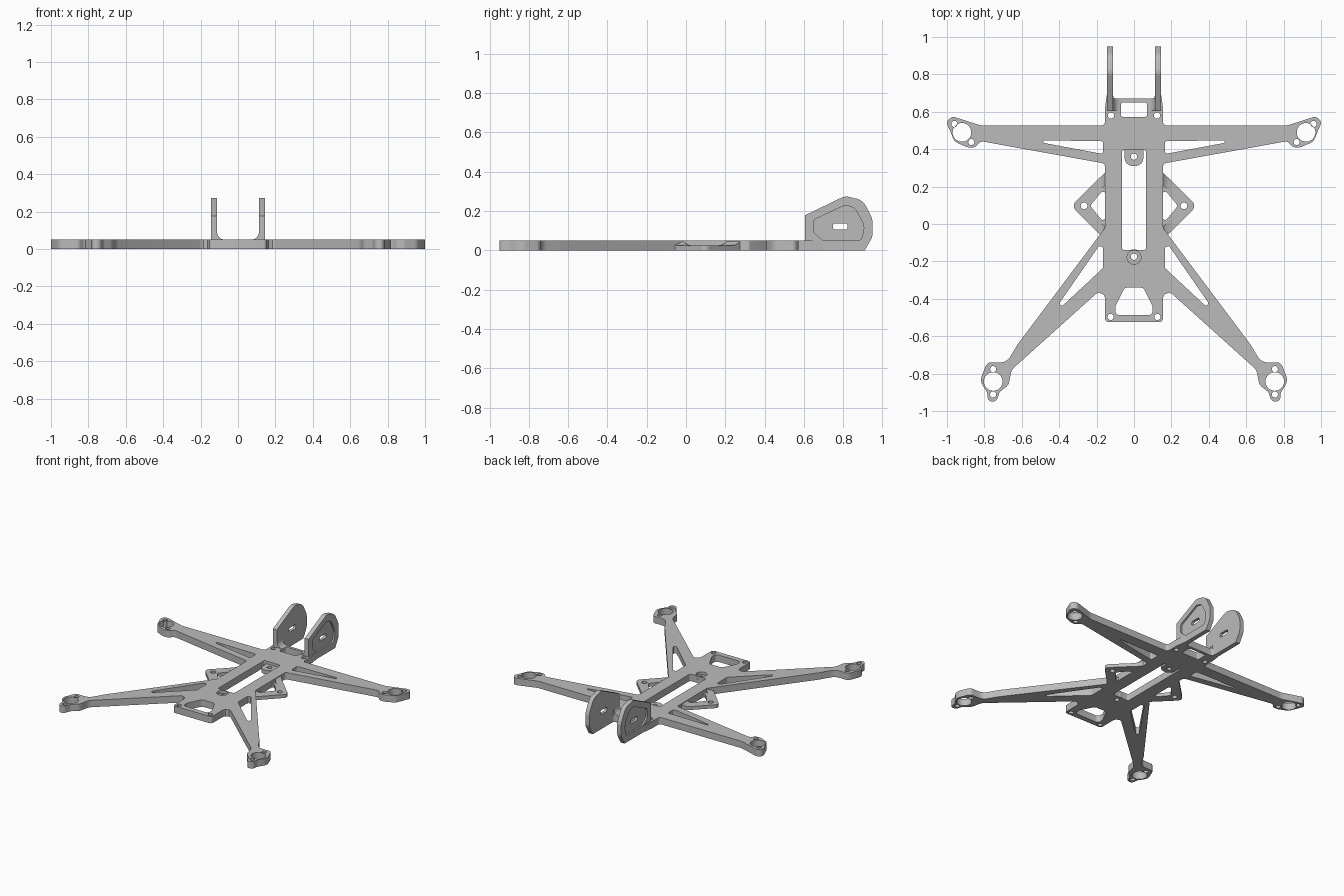
import bpy, bmesh, math
from mathutils import Matrix, Vector

cube = bpy.data.objects.get("Cube")
if cube:
    bpy.data.objects.remove(cube)

GREY = 0.5
mat = bpy.data.materials.new("light grey plastic")
mat.use_nodes = True
mat.diffuse_color = (GREY, GREY, GREY, 1)
bsdf = next(n for n in mat.node_tree.nodes if n.type == "BSDF_PRINCIPLED")
bsdf.inputs["Base Color"].default_value = (GREY, GREY, GREY, 1)

T = 0.05  # main plate thickness
FLAT = Matrix.Identity(3)
SIDEWAYS = Matrix(((0, 0, 1), (1, 0, 0), (0, 1, 0)))   # profile in y,z pushed along x
LENGTHWISE = Matrix(((1, 0, 0), (0, 0, 1), (0, 1, 0)))  # profile in x,z pushed along y


def rounded(points, radius, steps=5):
    """Closed loop with filleted corners; a third value overrides the radius."""
    out = []
    n = len(points)
    for i, p in enumerate(points):
        r = p[2] if len(p) > 2 else radius
        c, a, b = (Vector(q[:2]) for q in (p, points[i - 1], points[(i + 1) % n]))
        u, v = a - c, b - c
        half = u.angle(v) / 2
        cut = min(r / math.tan(half), 0.48 * u.length, 0.48 * v.length)
        if cut < 0.002:
            out.append(c)
            continue
        s, e = c + u.normalized() * cut, c + v.normalized() * cut
        r = cut * math.tan(half)
        centre = c + (u.normalized() + v.normalized()).normalized() * (r / math.sin(half))
        ds, de = s - centre, e - centre
        for k in range(steps + 1):
            t = k / steps
            d = (ds * (1 - t) + de * t).normalized()
            out.append(centre + d * r)
    return out


def circle(x, y, r, n=28):
    return [Vector((x + r * math.cos(k * math.tau / n), y + r * math.sin(k * math.tau / n)))
            for k in range(n)]


def flip(loop):
    return [Vector((-p[0], p[1])) for p in loop]


def both(points):
    """Mirror half an outline into a full closed one."""
    return points + [(-p[0],) + tuple(p[1:]) for p in reversed(points)]


def prism(name, loops, low, high, frame=FLAT, side=1):
    """Fill an outline with holes and give it depth."""
    bm = bmesh.new()
    edges = []
    for loop in loops:
        vs = [bm.verts.new((p[0], p[1], low)) for p in loop]
        edges += [bm.edges.new((vs[i - 1], vs[i])) for i in range(len(vs))]
    bmesh.ops.triangle_fill(bm, edges=edges, use_beauty=True, use_dissolve=False)
    grown = bmesh.ops.extrude_face_region(bm, geom=bm.faces[:], use_keep_orig=True)
    for v in grown["geom"]:
        if isinstance(v, bmesh.types.BMVert):
            v.co.z = high
    mirror = Matrix.Diagonal((side, 1, 1))
    for v in bm.verts:
        v.co = mirror @ (frame @ v.co)
    bmesh.ops.recalc_face_normals(bm, faces=bm.faces[:])
    mesh = bpy.data.meshes.new(name)
    bm.to_mesh(mesh)
    bm.free()
    mesh.materials.append(mat)
    ob = bpy.data.objects.new(name, mesh)
    bpy.context.collection.objects.link(ob)
    bpy.ops.object.select_all(action="DESELECT")
    ob.select_set(True)
    bpy.context.view_layer.objects.active = ob
    bpy.ops.object.shade_smooth_by_angle(angle=math.radians(30))
    return ob


# Main plate: half outline from the nose, along both arms, to the tail
nose = [(0.11, 0.67, 0.03), (0.112, 0.7, 0), (0.144, 0.7, 0), (0.155, 0.62, 0)]
front_arm = [(0.155, 0.527, 0.02), (0.82, 0.527, 0.1), (0.97, 0.575, 0.03), (1.005, 0.55, 0.03),
             (0.96, 0.44, 0.05), (0.89, 0.41, 0.03), (0.85, 0.41, 0.03), (0.82, 0.443, 0.03),
             (0.155, 0.323, 0.02)]
rear_arm = [(0.155, -0.02, 0.02), (0.62, -0.64, 0.15), (0.68, -0.74, 0.06), (0.785, -0.74, 0.03),
            (0.825, -0.84, 0.06), (0.785, -0.9, 0.03), (0.78, -0.95, 0.03), (0.735, -0.95, 0.03),
            (0.72, -0.9, 0.03), (0.67, -0.86, 0.05), (0.655, -0.78, 0.06), (0.155, -0.33, 0.03)]
tail = [(0.155, -0.525, 0.02)]
outline = rounded(both(nose + front_arm + rear_arm + tail), 0.02)

# Openings on the centre line
centre_holes = [
    rounded(both([(0.07, 0.65), (0.07, 0.573)]), 0.012),
    rounded(both([(0.065, 0.395), (0.065, -0.138)]), 0.012),
    rounded(both([(0.05, -0.34), (0.1, -0.44), (0.1, -0.487)]), 0.025),
    circle(0, -0.178, 0.037),
]
# Openings repeated on each side: arm slots, motor bores and screw holes
side_holes = [
    rounded([(0.165, 0.443), (0.49, 0.447), (0.48, 0.433), (0.165, 0.374)], 0.012),
    rounded([(0.165, -0.085), (0.4, -0.425), (0.385, -0.44), (0.165, -0.235)], 0.015),
    circle(0.92, 0.49, 0.05), circle(0.753, -0.842, 0.05),
]
screws = [(0.123, 0.58), (0.125, -0.497), (0.96, 0.535), (0.87, 0.438),
          (0.753, -0.776), (0.753, -0.912)]
side_holes += [circle(x, y, 0.0165, 16) for x, y in screws]
prism("main_plate", [outline] + centre_holes + side_holes + [flip(h) for h in side_holes], 0, T)

# Thin screw seats at each end of the centre slot
seat = rounded(both([(0.05, 0.4, 0), (0.05, 0.31)]), 0.045, 8)
prism("front_screw_seat", [seat, circle(0, 0.36, 0.017, 16)], 0, 0.03)
prism("rear_screw_seat", [circle(0, -0.175, 0.04), circle(0, -0.175, 0.017, 16)], 0, 0.03)

# Upright bracket profile, its recess and slot, drawn in y,z
bracket = rounded([(0.605, 0, 0), (0.605, 0.178, 0), (0.81, 0.277, 0.06), (0.9, 0.255, 0.07),
                   (0.95, 0.16, 0.1), (0.95, 0.07, 0.07), (0.91, 0, 0)], 0.02, 8)
recess = rounded([(0.65, 0.155), (0.81, 0.23), (0.86, 0.215, 0.04), (0.91, 0.12, 0.07),
                  (0.89, T), (0.7, T), (0.65, 0.09)], 0.02)
slot = rounded([(0.747, 0.106), (0.747, 0.136), (0.823, 0.136), (0.823, 0.106)], 0.012)

# Concave gusset in x,z where the bracket meets the plate
gusset = [Vector((0.114, 0.04)), Vector((0.07, 0.04))]
gusset += [Vector((0.07 + 0.042 * math.sin(a), 0.092 - 0.042 * math.cos(a)))
           for a in (math.radians(15 * k) for k in range(7))]
gusset.append(Vector((0.114, 0.092)))

# Side tab with an open middle and a screw hole, plus its curved ramps
tab = rounded([(0.14, 0.29, 0), (0.335, 0.097, 0.03), (0.14, -0.1, 0)], 0)
window = rounded([(0.15, 0.2), (0.235, 0.097), (0.15, -0.005)], 0.015)
ramp = [(0.15, 0.02), (0.15, T), (0.165, 0.036), (0.18, 0.028), (0.205, 0.024)]
RAMP_FRONT = Matrix(((1, 0, 0), (-1, 0, 1), (0, 1, 0)))
RAMP_REAR = Matrix(((1, 0, 0), (1, 0, 1), (0, 1, 0)))

for label, s in (("left", 1), ("right", -1)):
    prism(label + "_bracket_web", [bracket, slot], 0.112, 0.132, SIDEWAYS, s)
    prism(label + "_bracket_rim", [bracket, recess], 0.132, 0.144, SIDEWAYS, s)
    prism(label + "_bracket_gusset", [gusset], 0.607, 0.67, LENGTHWISE, s)
    prism(label + "_side_tab", [tab, window, circle(0.267, 0.097, 0.018, 16)], 0, 0.025, FLAT, s)
    prism(label + "_front_ramp", [ramp], 0.362, 0.43, RAMP_FRONT, s)
    prism(label + "_rear_ramp", [ramp], -0.238, -0.17, RAMP_REAR, s)
